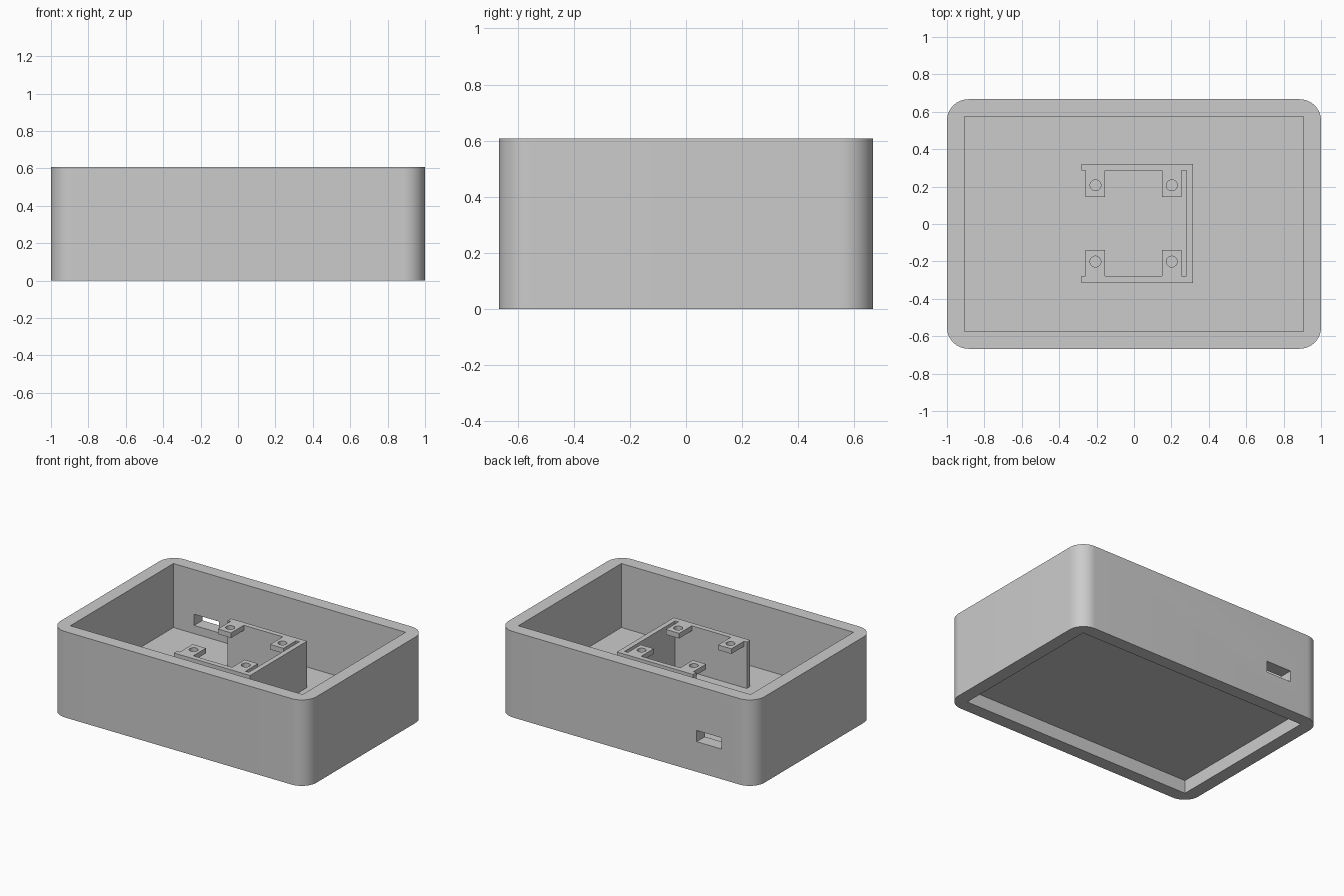
import bpy, bmesh, math

if "Cube" in bpy.data.objects:
    bpy.data.objects.remove(bpy.data.objects["Cube"])

grey = bpy.data.materials.new("plain_grey")
grey.diffuse_color = (0.6, 0.6, 0.6, 1)
grey.use_nodes = True
grey.node_tree.nodes["Principled BSDF"].inputs["Base Color"].default_value = grey.diffuse_color


def prism(name, outline, z0, z1):
    """Extrude a flat outline from z0 up to z1."""
    bm = bmesh.new()
    base = bm.faces.new([bm.verts.new((x, y, z0)) for x, y in outline])
    top = bmesh.ops.extrude_face_region(bm, geom=[base])["geom"]
    verts = [g for g in top if isinstance(g, bmesh.types.BMVert)]
    bmesh.ops.translate(bm, verts=verts, vec=(0, 0, z1 - z0))
    bmesh.ops.recalc_face_normals(bm, faces=bm.faces)
    me = bpy.data.meshes.new(name)
    bm.to_mesh(me)
    bm.free()
    me.materials.append(grey)
    ob = bpy.data.objects.new(name, me)
    bpy.context.collection.objects.link(ob)
    return ob


def rect(x0, x1, y0, y1):
    return [(x0, y0), (x1, y0), (x1, y1), (x0, y1)]


def circle(cx, cy, r, n):
    return [(cx + r * math.cos(2 * math.pi * i / n),
             cy + r * math.sin(2 * math.pi * i / n)) for i in range(n)]


def rounded_rect(hx, hy, r, n):
    pts = []
    for k, (sx, sy) in enumerate([(1, 1), (-1, 1), (-1, -1), (1, -1)]):
        for i in range(n + 1):
            a = math.pi / 2 * (k + i / n)
            pts.append((sx * (hx - r) + r * math.cos(a),
                        sy * (hy - r) + r * math.sin(a)))
    return pts


def cut(ob, cutter):
    """Subtract the cutter, then discard it."""
    bpy.context.view_layer.objects.active = ob
    mod = ob.modifiers.new("cut", "BOOLEAN")
    mod.operation = "DIFFERENCE"
    mod.solver = "EXACT"
    mod.object = cutter
    bpy.ops.object.modifier_apply(modifier=mod.name)
    bpy.data.objects.remove(cutter, do_unlink=True)


def smooth(ob):
    bpy.ops.object.select_all(action="DESELECT")
    ob.select_set(True)
    bpy.context.view_layer.objects.active = ob
    bpy.ops.object.shade_smooth_by_angle(angle=math.radians(30))


H, FLOOR, RECESS, TOP = 0.607, 0.155, 0.093, 0.483
IX, IY = 0.907, 0.575

# Enclosure with rounded corners, open top, recessed underside and cable slot
case = prism("enclosure", rounded_rect(1.0, 0.667, 0.115, 16), 0, H)
cut(case, prism("cavity", rect(-IX, IX, -IY, IY), FLOOR, H + 0.1))
cut(case, prism("underside", rect(-IX, IX, -IY, IY), -0.1, RECESS))
cut(case, prism("slot", rect(-0.745, -0.55, 0.5, 0.75), 0.213, 0.292))
smooth(case)

# U-shaped bracket wall standing on the floor
CY = 0.003
prism("bracket_wall", [
    (-0.28, CY - 0.318), (0.315, CY - 0.318), (0.315, CY + 0.318),
    (-0.28, CY + 0.318), (-0.28, CY + 0.282), (0.28, CY + 0.282),
    (0.28, CY - 0.282), (-0.28, CY - 0.282)], FLOOR, TOP)

# Four thin mounting tabs with screw holes
for x_name, cx in (("left", -0.206), ("right", 0.202)):
    for y_name, side in (("front", -1), ("back", 1)):
        ys = sorted((CY + side * 0.141, CY + side * 0.282))
        tab = prism(f"tab_{y_name}_{x_name}",
                    rect(cx - 0.052, cx + 0.052, *ys), TOP - 0.036, TOP)
        cut(tab, prism("hole", circle(cx, CY + side * 0.204, 0.029, 32),
                       TOP - 0.1, TOP + 0.1))
        smooth(tab)
